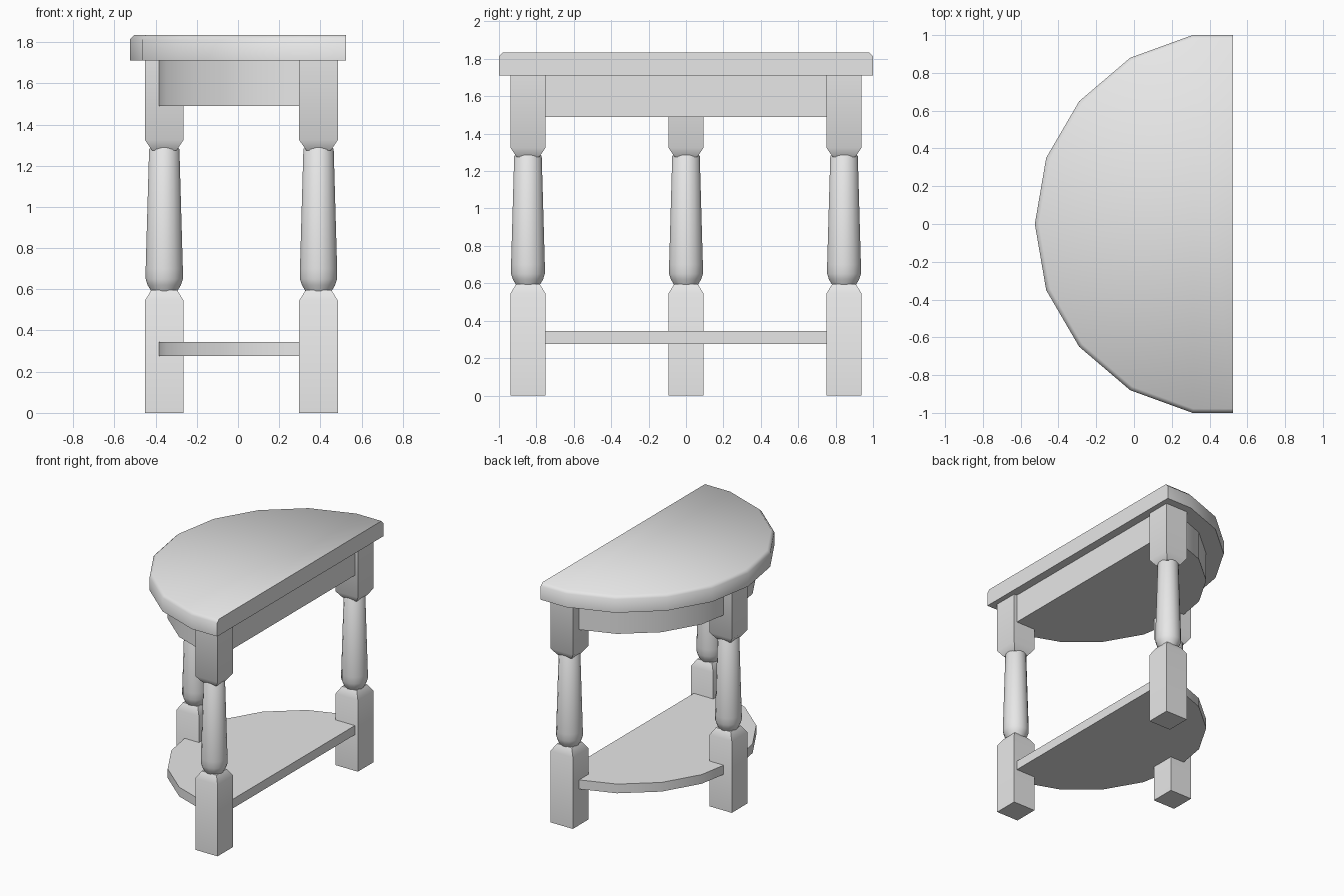
import bpy
import bmesh
import math

cube = bpy.data.objects.get("Cube")
if cube:
    bpy.data.objects.remove(cube, do_unlink=True)

grey = bpy.data.materials.new("plain grey")
grey.use_nodes = True
colour = (0.8, 0.8, 0.8, 1)
grey.diffuse_color = colour
grey.node_tree.nodes["Principled BSDF"].inputs["Base Color"].default_value = colour


def finish(name, bm, smooth_angle):
    """Turn a bmesh into a shaded, coloured object."""
    bmesh.ops.recalc_face_normals(bm, faces=bm.faces)
    mesh = bpy.data.meshes.new(name)
    bm.to_mesh(mesh)
    bm.free()
    mesh.materials.append(grey)
    obj = bpy.data.objects.new(name, mesh)
    bpy.context.collection.objects.link(obj)
    bpy.ops.object.select_all(action='DESELECT')
    obj.select_set(True)
    bpy.context.view_layer.objects.active = obj
    bpy.ops.object.shade_smooth_by_angle(angle=math.radians(smooth_angle))
    return obj


def half_round(name, half_outline, low, high, chamfer=0, smooth_angle=40):
    """Slab with a straight edge on +x; the half outline is mirrored in y."""
    mirrored = [(x, -y) for x, y in reversed(half_outline[:-1])]
    outline = half_outline + mirrored
    flat_x = outline[0][0]
    bm = bmesh.new()
    base = bm.faces.new([bm.verts.new((x, y, low)) for x, y in outline])
    grown = bmesh.ops.extrude_face_region(bm, geom=[base])["geom"]
    for v in grown:
        if isinstance(v, bmesh.types.BMVert):
            v.co.z = high
    if chamfer:
        # only the curved rim is softened, not the straight edge
        rim = [e for e in bm.edges
               if all(v.co.z > high - 0.001 for v in e.verts)
               and any(v.co.x < flat_x - 0.001 for v in e.verts)]
        bmesh.ops.bevel(bm, geom=rim, offset=chamfer, segments=1,
                        affect='EDGES')
    return finish(name, bm, smooth_angle)


def loft(bm, profile, sides, centre):
    """Closed stack of regular rings; radius is measured to the flats for squares."""
    cx, cy = centre
    grow = math.sqrt(2) if sides == 4 else 1
    rings = []
    for z, r in profile:
        ring = []
        for i in range(sides):
            a = math.tau * (i + 0.5) / sides
            ring.append(bm.verts.new((cx + grow * r * math.cos(a),
                                      cy + grow * r * math.sin(a), z)))
        rings.append(ring)
    for a, b in zip(rings, rings[1:]):
        for i in range(sides):
            j = (i + 1) % sides
            bm.faces.new((a[i], a[j], b[j], b[i]))
    bm.faces.new(rings[0][::-1])
    bm.faces.new(rings[-1])


def leg(name, centre):
    bm = bmesh.new()
    # square foot and square head, each tapering to the turned part
    loft(bm, [(0, 0.094), (0.545, 0.094), (0.597, 0.062)], 4, centre)
    loft(bm, [(1.275, 0.06), (1.325, 0.094), (1.71, 0.094)], 4, centre)
    # turned shaft
    loft(bm, [(0.58, 0.06), (0.597, 0.068), (0.62, 0.082), (0.65, 0.092),
              (0.7, 0.092), (1.28, 0.075), (1.3, 0.06)], 16, centre)
    finish(name, bm, 35)


# Half-round top
half_round("table_top",
           [(0.525, 1), (0.31, 1), (-0.02, 0.88), (-0.29, 0.65),
            (-0.465, 0.35), (-0.525, 0)],
           1.71, 1.835, chamfer=0.022, smooth_angle=60)

# Apron and shelf share a smaller outline
inner = [(0.46, 0.875), (0.33, 0.875), (0.043, 0.77), (-0.194, 0.57),
         (-0.347, 0.307), (-0.4, 0)]
half_round("apron", inner, 1.49, 1.71)
half_round("shelf", inner, 0.275, 0.345)

# Three legs
leg("right_leg", (0.391, -0.845))
leg("left_leg", (0.391, 0.845))
leg("middle_leg", (-0.358, 0))
